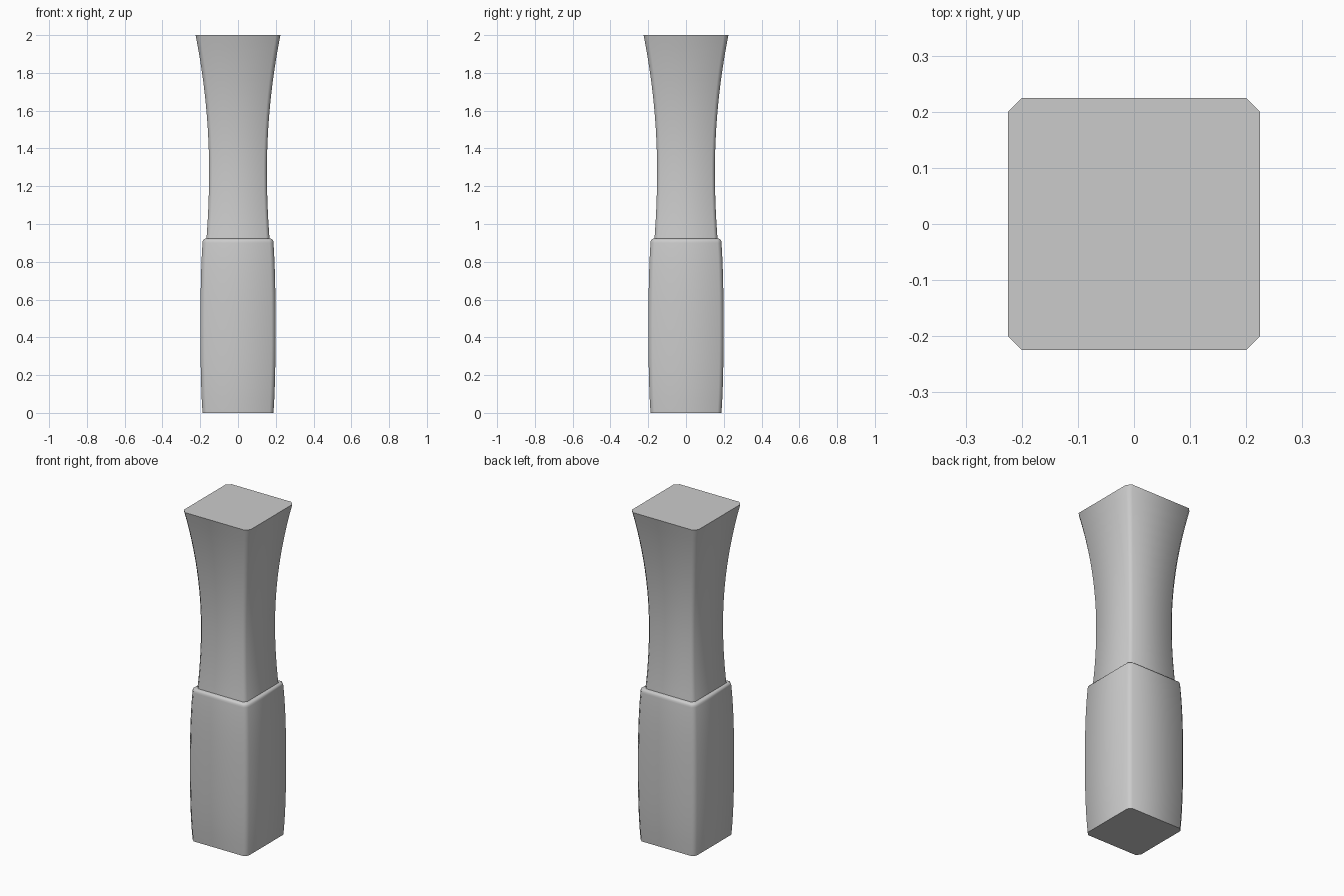
import bpy, bmesh, math

cube = bpy.data.objects.get("Cube")
if cube:
    bpy.data.objects.remove(cube)

grey = bpy.data.materials.new("plain_grey")
grey.use_nodes = True
colour = (0.6, 0.6, 0.6, 1)
grey.diffuse_color = colour
grey.node_tree.nodes["Principled BSDF"].inputs["Base Color"].default_value = colour


def square_loft(name, profile, chamfer):
    """Loft chamfered squares through (half width, height) pairs and cap the ends."""
    bm = bmesh.new()
    rings = []
    for half, z in profile:
        c = half * (1 - chamfer)
        ring = []
        for i in range(4):
            a = i * math.pi / 2
            co, si = round(math.cos(a)), round(math.sin(a))
            for x, y in ((half, -c), (half, c)):
                ring.append(bm.verts.new((x * co - y * si, x * si + y * co, z)))
        rings.append(ring)
    for low, high in zip(rings, rings[1:]):
        for i in range(8):
            j = (i + 1) % 8
            bm.faces.new((low[i], low[j], high[j], high[i]))
    bm.faces.new(rings[0][::-1])
    bm.faces.new(rings[-1])
    mesh = bpy.data.meshes.new(name)
    bm.to_mesh(mesh)
    bm.free()
    mesh.materials.append(grey)
    obj = bpy.data.objects.new(name, mesh)
    bpy.context.collection.objects.link(obj)
    bpy.ops.object.select_all(action='DESELECT')
    obj.select_set(True)
    bpy.context.view_layer.objects.active = obj
    bpy.ops.object.shade_smooth_by_angle(angle=math.radians(50))
    return obj


# Lower sleeve: slightly barrelled sides with a rounded top rim
sleeve = [(0.199 - 0.035 * (z - 0.45) ** 2 - 0.1 * (z - 0.45) ** 4, z)
          for z in [0.9 * i / 12 for i in range(13)]]
sleeve += [(0.187, 0.91), (0.183, 0.918), (0.175, 0.922), (0.16, 0.922)]
square_loft("lower_sleeve", sleeve, 0.11)

# Upper grip: narrow waist flaring out to a flat top
waist, steps = 1.28, 18
grip = []
for i in range(steps + 1):
    z = 0.9 + 1.1 * i / steps
    grip.append((0.153 + (0.138 if z > waist else 0.108) * (z - waist) ** 2, z))
square_loft("upper_grip", grip, 0.11)
